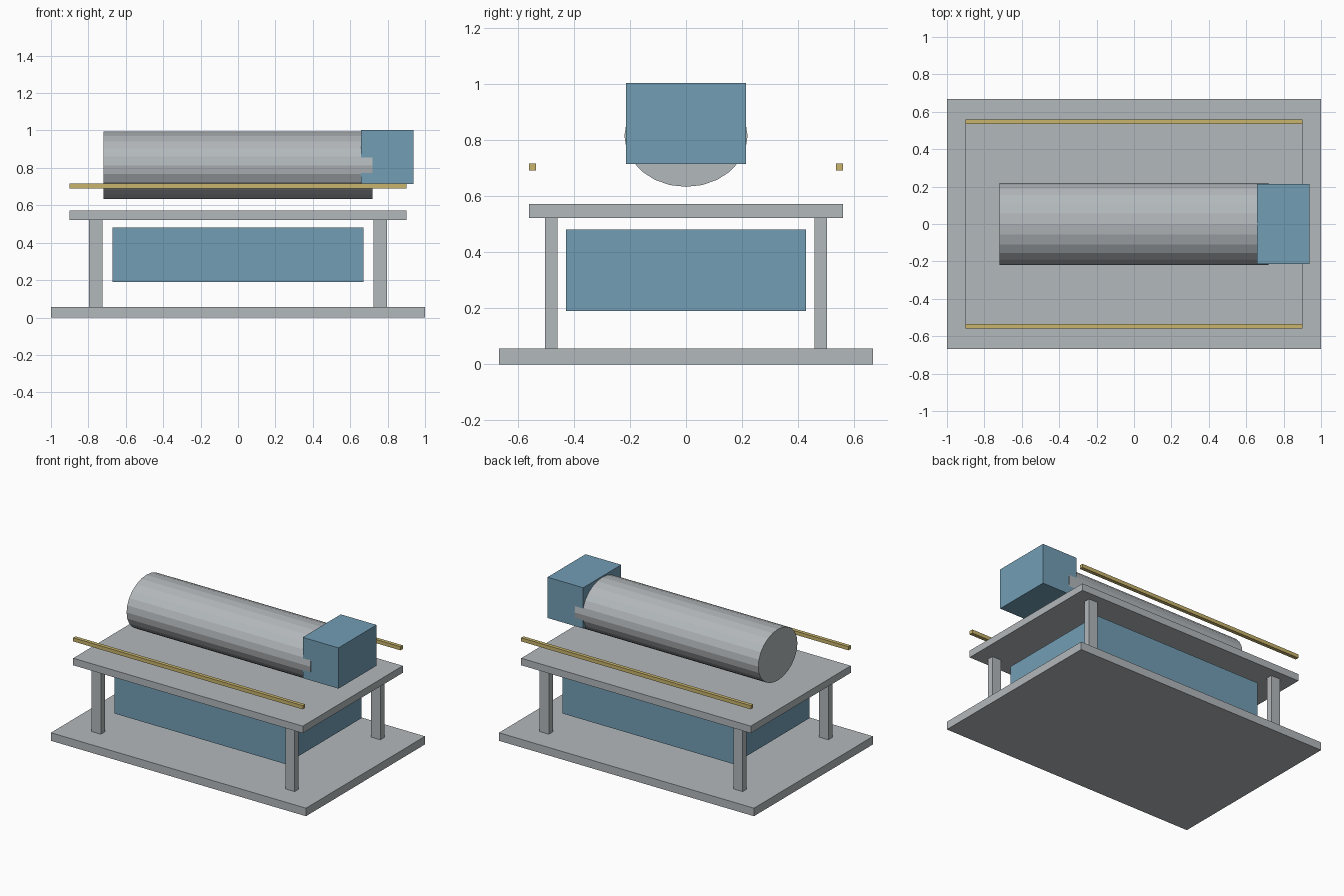
import bpy, bmesh, math
from mathutils import Matrix

if "Cube" in bpy.data.objects:
    bpy.data.objects.remove(bpy.data.objects["Cube"])


def material(name, color):
    m = bpy.data.materials.new(name)
    m.diffuse_color = (*color, 1)
    m.use_nodes = True
    m.node_tree.nodes["Principled BSDF"].inputs["Base Color"].default_value = m.diffuse_color
    return m


grey = material("light_grey", (0.45, 0.48, 0.50))
blue = material("steel_blue", (0.17, 0.34, 0.46))
brass = material("brass_yellow", (0.58, 0.46, 0.15))


def add_object(name, bm, mat):
    mesh = bpy.data.meshes.new(name)
    bm.to_mesh(mesh)
    bm.free()
    mesh.materials.append(mat)
    bpy.context.collection.objects.link(bpy.data.objects.new(name, mesh))


def box(name, x, y, z, mat):
    """Box from (min, max) ranges."""
    bm = bmesh.new()
    bmesh.ops.create_cube(bm, size=1)
    ranges = (x, y, z)
    for v in bm.verts:
        v.co = [(lo + hi) / 2 + c * (hi - lo) for c, (lo, hi) in zip(v.co, ranges)]
    add_object(name, bm, mat)


# Base plate and raised deck
box("base_plate", (-1, 1), (-0.667, 0.667), (0, 0.057), grey)
box("deck_plate", (-0.9, 0.9), (-0.56, 0.56), (0.521, 0.571), grey)

# Four legs between the plates
for sx, side in ((-1, "left"), (1, "right")):
    for sy, end in ((-1, "front"), (1, "back")):
        cx, cy = sx * 0.76, sy * 0.48
        box(f"{end}_{side}_leg", (cx - 0.036, cx + 0.036),
            (cy - 0.022, cy + 0.022), (0.057, 0.521), grey)

# Housing between base and deck
box("lower_housing", (-0.671, 0.671), (-0.427, 0.427), (0.19, 0.48), blue)

# Side rails floating above the deck edges
for sy, end in ((-1, "front"), (1, "back")):
    cy = sy * 0.547
    box(f"{end}_rail", (-0.9, 0.9), (cy - 0.013, cy + 0.013), (0.69, 0.716), brass)

# Faceted drum, slightly flattened, lying along x
bm = bmesh.new()
bmesh.ops.create_cone(bm, cap_ends=True, segments=24, radius1=1, radius2=1, depth=1.44)
bm.transform(Matrix.Translation((0, 0, 0.814))
             @ Matrix.Diagonal((1, 0.2196, 0.1815, 1))
             @ Matrix.Rotation(math.pi / 2, 4, 'Y'))
add_object("drum", bm, grey)

# Motor block on the right end of the drum
box("motor_block", (0.657, 0.937), (-0.213, 0.213), (0.714, 1.003), blue)
